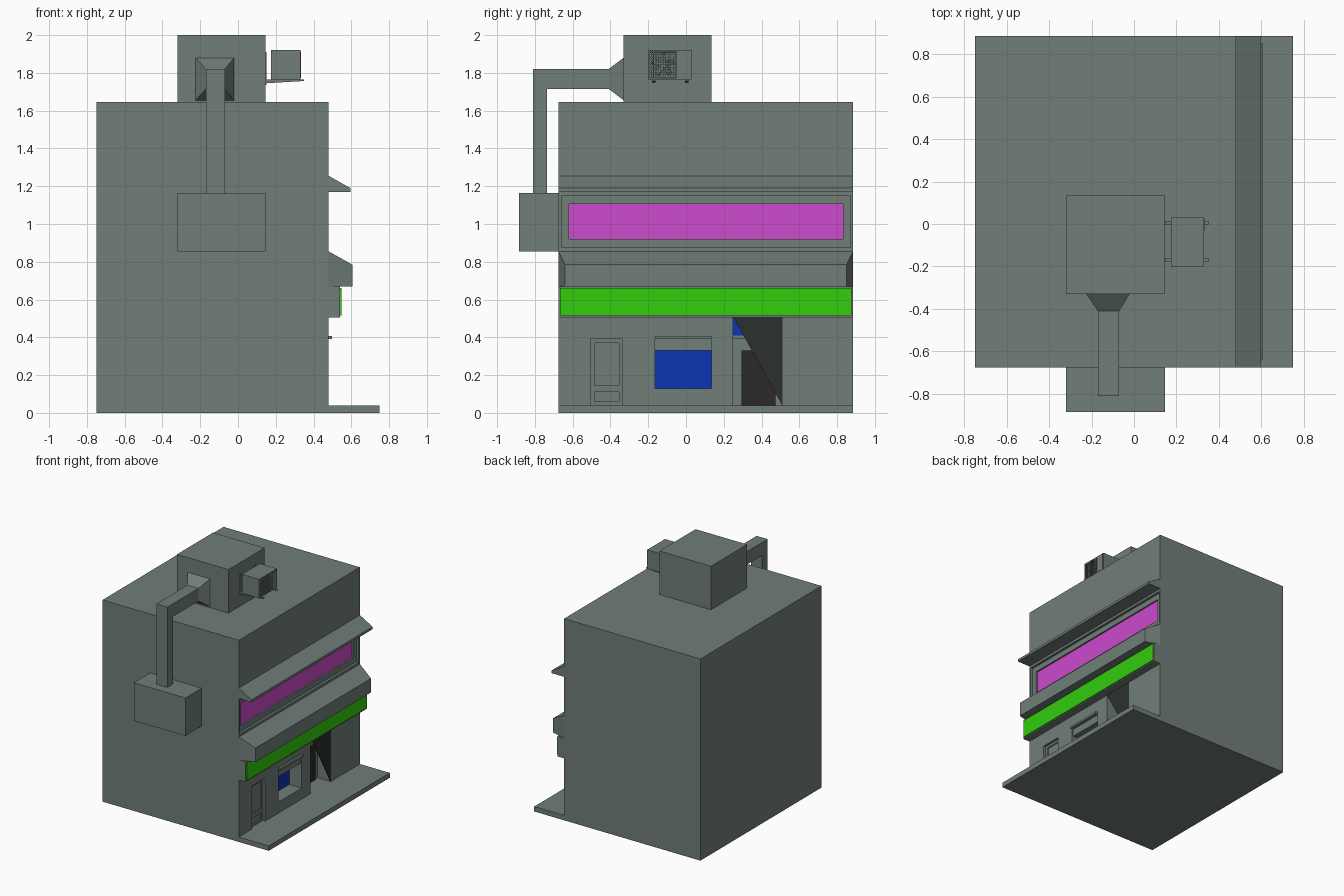
import bpy, bmesh, math
from mathutils import Matrix, Vector

cube = bpy.data.objects.get("Cube")
if cube:
    bpy.data.objects.remove(cube, do_unlink=True)


def material(name, rgb):
    m = bpy.data.materials.new(name)
    m.use_nodes = True
    m.diffuse_color = (*rgb, 1)
    m.node_tree.nodes["Principled BSDF"].inputs["Base Color"].default_value = (*rgb, 1)
    return m


GREY = material("concrete grey", (0.165, 0.209, 0.188))
PINK = material("window pink", (0.61, 0.07, 0.61))
GREEN = material("sign green", (0.032, 0.61, 0.004))
BLUE = material("glass blue", (0.004, 0.034, 0.456))
BLACK = material("door black", (0.025, 0.021, 0.021))
DARK = material("shade dark grey", (0.025, 0.03, 0.027))


def finish(name, bm, mat):
    bmesh.ops.recalc_face_normals(bm, faces=bm.faces)
    mesh = bpy.data.meshes.new(name)
    bm.to_mesh(mesh)
    bm.free()
    mesh.materials.append(mat)
    ob = bpy.data.objects.new(name, mesh)
    bpy.context.collection.objects.link(ob)
    return ob


def add_box(bm, x, y, z):
    size = Matrix.Diagonal((x[1] - x[0], y[1] - y[0], z[1] - z[0], 1))
    mid = Matrix.Translation((sum(x) / 2, sum(y) / 2, sum(z) / 2))
    bmesh.ops.create_cube(bm, size=1, matrix=mid @ size)


def box(name, x, y, z, mat=GREY):
    bm = bmesh.new()
    add_box(bm, x, y, z)
    return finish(name, bm, mat)


def loft(name, ring_a, ring_b, mat=GREY):
    """Closed solid between two matching rings of points."""
    bm = bmesh.new()
    a = [bm.verts.new(p) for p in ring_a]
    b = [bm.verts.new(p) for p in ring_b]
    bm.faces.new(a)
    bm.faces.new(b)
    n = len(a)
    for i in range(n):
        j = (i + 1) % n
        bm.faces.new((a[i], a[j], b[j], b[i]))
    return finish(name, bm, mat)


def cut(target, recesses):
    """Carve box recesses into the target."""
    for x, y, z in recesses:
        cutter = box("cutter", x, y, z)
        cutter.hide_render = True
        mod = target.modifiers.new("recess", 'BOOLEAN')
        mod.operation = 'DIFFERENCE'
        mod.solver = 'EXACT'
        mod.object = cutter
        deps = bpy.context.evaluated_depsgraph_get()
        result = bpy.data.meshes.new_from_object(target.evaluated_get(deps))
        target.modifiers.clear()
        target.data = result
        bpy.data.objects.remove(cutter, do_unlink=True)


WALL = 0.48            # street wall plane
Y0, Y1 = -0.675, 0.885  # building ends
OUT = WALL + 0.1

# Building shell with recesses for windows and doors
body = box("building_body", (-0.75, WALL), (Y0, Y1), (0, 1.645))
cut(body, [
    ((WALL - 0.02, OUT), (-0.66, 0.87), (0.875, 1.15)),
    ((WALL - 0.04, OUT), (-0.62, 0.83), (0.92, 1.105)),
    ((WALL - 0.04, OUT), (-0.505, -0.335), (0.04, 0.39)),
    ((WALL - 0.12, OUT), (-0.165, 0.135), (0.13, 0.39)),
    ((WALL - 0.12, OUT), (0.25, 0.51), (0.04, 0.508)),
])
box("pavement", (WALL, 0.75), (Y0, Y1), (0, 0.04))

# Upper window and sign
box("long_window_glass", (WALL - 0.04, WALL - 0.033), (-0.62, 0.83), (0.92, 1.105), PINK)
box("sign_box", (WALL, 0.54), (-0.675, 0.885), (0.505, 0.67))
box("sign_face", (0.54, 0.548), (-0.667, 0.877), (0.515, 0.66), GREEN)


# Awnings, the lower one tapering towards its outer edge
def awning(name, profile, taper):
    def end(y, inward):
        return [(x, y + (inward if x > WALL else 0), z) for x, z in profile]
    loft(name, end(Y0, taper), end(Y1, -taper))


awning("upper_awning", [(WALL, 1.255), (0.595, 1.19), (0.595, 1.17), (WALL, 1.17)], 0)
awning("lower_awning", [(WALL, 0.855), (0.605, 0.785), (0.605, 0.67), (WALL, 0.67)], 0.035)

# Side door with two sunken panels
door = box("side_door", (WALL - 0.04, WALL - 0.02), (-0.505, -0.335), (0.04, 0.39))
cut(door, [((WALL - 0.03, OUT), (-0.485, -0.355), z)
           for z in ((0.145, 0.37), (0.06, 0.11))])

# Shop window with shutter box and ledge
box("shop_window_glass", (WALL - 0.12, WALL - 0.112), (-0.165, 0.135), (0.13, 0.33), BLUE)
box("shutter_box", (WALL - 0.12, WALL - 0.01), (-0.165, 0.135), (0.33, 0.39))
box("window_ledge", (WALL, 0.497), (-0.165, 0.135), (0.39, 0.407))

# Entrance
box("entrance_door", (WALL - 0.12, WALL - 0.112), (0.295, 0.475), (0.04, 0.33), BLACK)
box("entrance_transom", (WALL - 0.12, WALL - 0.112), (0.25, 0.51), (0.41, 0.508), BLUE)
box("entrance_lintel", (WALL - 0.12, WALL - 0.105), (0.25, 0.51), (0.39, 0.41))
corners = [(0.25, 0.508), (0.51, 0.508), (0.51, 0.04)]
loft("entrance_screen", [(WALL - 0.006, y, z) for y, z in corners],
     [(WALL, y, z) for y, z in corners], DARK)

# Roof housing, duct and wall unit
box("roof_housing", (-0.32, 0.145), (-0.33, 0.135), (1.645, 2.0))
box("wall_unit", (-0.32, 0.145), (-0.885, Y0), (0.855, 1.165))


def ring(y, x, z):
    return [(x[0], y, z[0]), (x[1], y, z[0]), (x[1], y, z[1]), (x[0], y, z[1])]


DUCT_X, DUCT_Z = (-0.17, -0.07), (1.715, 1.82)
loft("duct_funnel", ring(-0.33, (-0.225, -0.02), (1.655, 1.88)), ring(-0.41, DUCT_X, DUCT_Z))
box("duct_horizontal", DUCT_X, (-0.81, -0.41), DUCT_Z)
box("duct_vertical", DUCT_X, (-0.81, -0.735), (1.165, 1.715))

# Air conditioner
FACE = 0.33
unit = box("air_conditioner", (0.175, FACE), (-0.2, 0.03), (1.765, 1.92))
cut(unit, [((FACE - 0.03, FACE + 0.05), (-0.19, -0.05), (1.773, 1.912))])
box("air_conditioner_panel", (FACE, FACE + 0.004), (-0.03, 0.024), (1.772, 1.912))

# Grille of thin bars
bm = bmesh.new()
for i in range(11):
    t = 0.005 + i * 0.013
    add_box(bm, (FACE - 0.004, FACE), (-0.1915 + t, -0.1885 + t), (1.773, 1.912))
    add_box(bm, (FACE - 0.004, FACE), (-0.19, -0.05), (1.7715 + t, 1.7745 + t))
finish("air_conditioner_grille", bm, GREY)

# Fan blades and hub
bm = bmesh.new()
hub = Vector((FACE - 0.018, -0.12, 1.8425))
turn = Matrix.Rotation(math.pi / 2, 4, 'Y')
bmesh.ops.create_cone(bm, cap_ends=True, segments=12, radius1=0.014, radius2=0.014,
                      depth=0.015, matrix=Matrix.Translation(hub) @ turn)
for i in range(5):
    spin = Matrix.Rotation(i * math.tau / 5, 4, 'X')
    tilt = Matrix.Rotation(0.35, 4, 'Z')
    bmesh.ops.create_cube(bm, size=1, matrix=Matrix.Translation(hub) @ spin
                          @ Matrix.Translation((0, 0, 0.035)) @ tilt
                          @ Matrix.Diagonal((0.003, 0.026, 0.05, 1)))
finish("air_conditioner_fan", bm, GREY)

# Brackets carrying the air conditioner
for side, y in (("right", -0.17), ("left", 0.005)):
    box("bracket_plate_" + side, (0.145, 0.151), (y - 0.009, y + 0.009), (1.735, 1.91))
    loft("bracket_arm_" + side,
         [(x, y - 0.009, z) for x, z in ((0.145, 1.745), (0.35, 1.757), (0.35, 1.765), (0.145, 1.765))],
         [(x, y + 0.009, z) for x, z in ((0.145, 1.745), (0.35, 1.757), (0.35, 1.765), (0.145, 1.765))])
